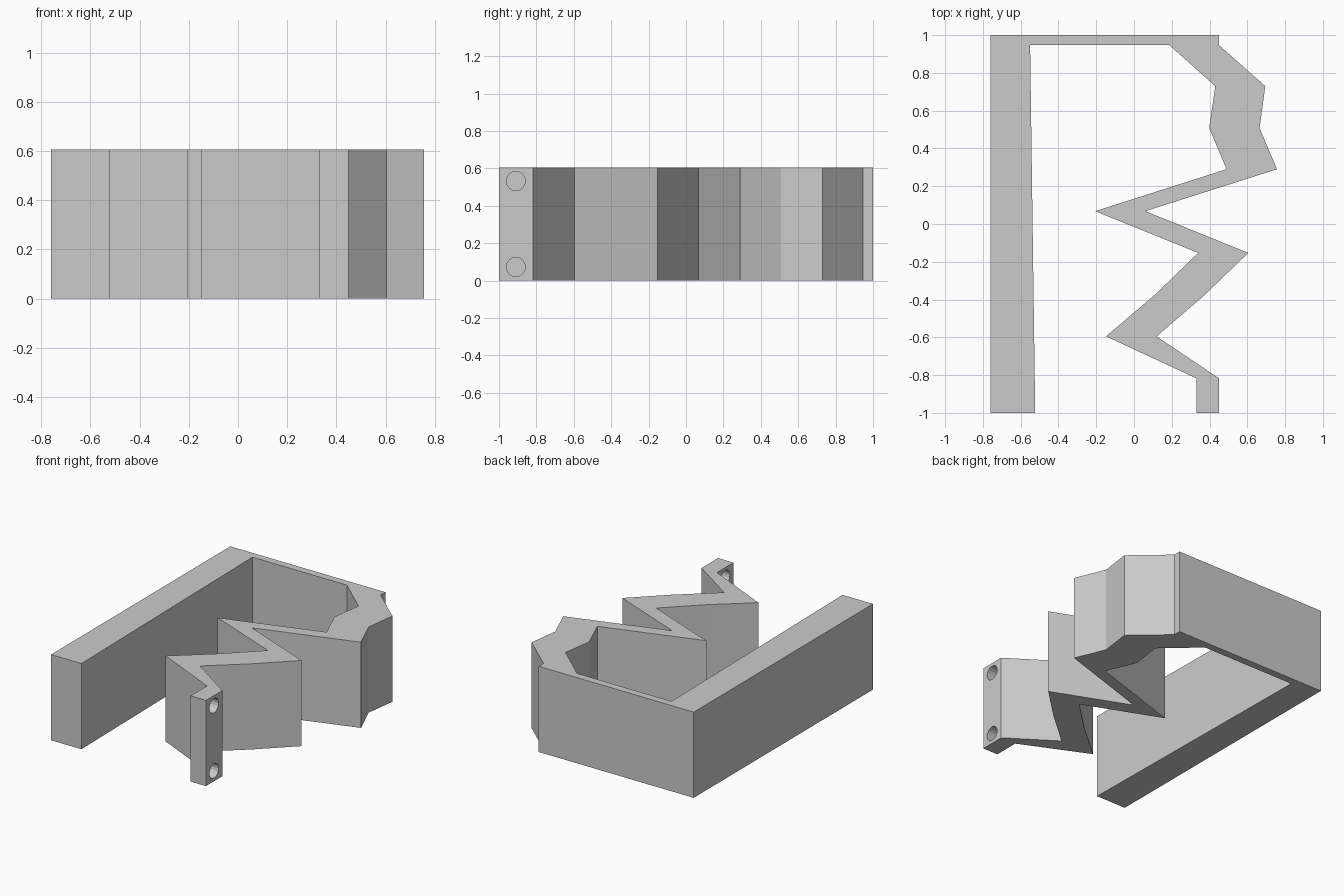
import bpy, bmesh, math
from mathutils import Matrix

if "Cube" in bpy.data.objects:
    bpy.data.objects.remove(bpy.data.objects["Cube"])

HEIGHT = 0.605

grey = bpy.data.materials.new("light_grey")
grey.diffuse_color = (0.6, 0.6, 0.6, 1)
grey.use_nodes = True
grey.node_tree.nodes["Principled BSDF"].inputs["Base Color"].default_value = grey.diffuse_color

# Key-like zigzag: outer edge, evenly stepped along y
outer = [(0.45, 0.947), (0.695, 0.73), (0.665, 0.508), (0.757, 0.29), (0.06, 0.068),
         (0.605, -0.153), (0.375, -0.375), (0.12, -0.595), (0.45, -0.817)]
# inner edge, same steps
inner = [(0.187, 0.947), (0.43, 0.73), (0.398, 0.508), (0.49, 0.29), (-0.206, 0.068),
         (0.34, -0.153), (0.11, -0.375), (-0.148, -0.595), (0.33, -0.817)]
outline = ([(-0.76, -1), (-0.76, 1), (0.45, 1)] + outer + [(0.45, -1), (0.33, -1)]
           + inner[::-1] + [(-0.55, 0.947), (-0.523, -1)])


def finish(name, bm):
    bmesh.ops.recalc_face_normals(bm, faces=bm.faces)
    mesh = bpy.data.meshes.new(name)
    bm.to_mesh(mesh)
    bm.free()
    mesh.materials.append(grey)
    obj = bpy.data.objects.new(name, mesh)
    bpy.context.collection.objects.link(obj)
    return obj


# Extruded clip body
bm = bmesh.new()
base = bm.faces.new([bm.verts.new((x, y, 0)) for x, y in outline])
up = bmesh.ops.extrude_face_region(bm, geom=[base])
bmesh.ops.translate(bm, vec=(0, 0, HEIGHT),
                    verts=[g for g in up["geom"] if isinstance(g, bmesh.types.BMVert)])
body = finish("zigzag_clip", bm)

# Two screw holes through the end tab
bm = bmesh.new()
for z in (0.073, 0.533):
    bmesh.ops.create_cone(bm, cap_ends=True, segments=16, radius1=0.051, radius2=0.051, depth=0.3,
                          matrix=Matrix.Translation((0.39, -0.91, z))
                          @ Matrix.Rotation(math.pi / 2, 4, 'Y'))
cutter = finish("hole_cutter", bm)
cutter.hide_render = True
cutter.hide_viewport = True

cut = body.modifiers.new("holes", 'BOOLEAN')
cut.operation = 'DIFFERENCE'
cut.solver = 'EXACT'
cut.object = cutter
